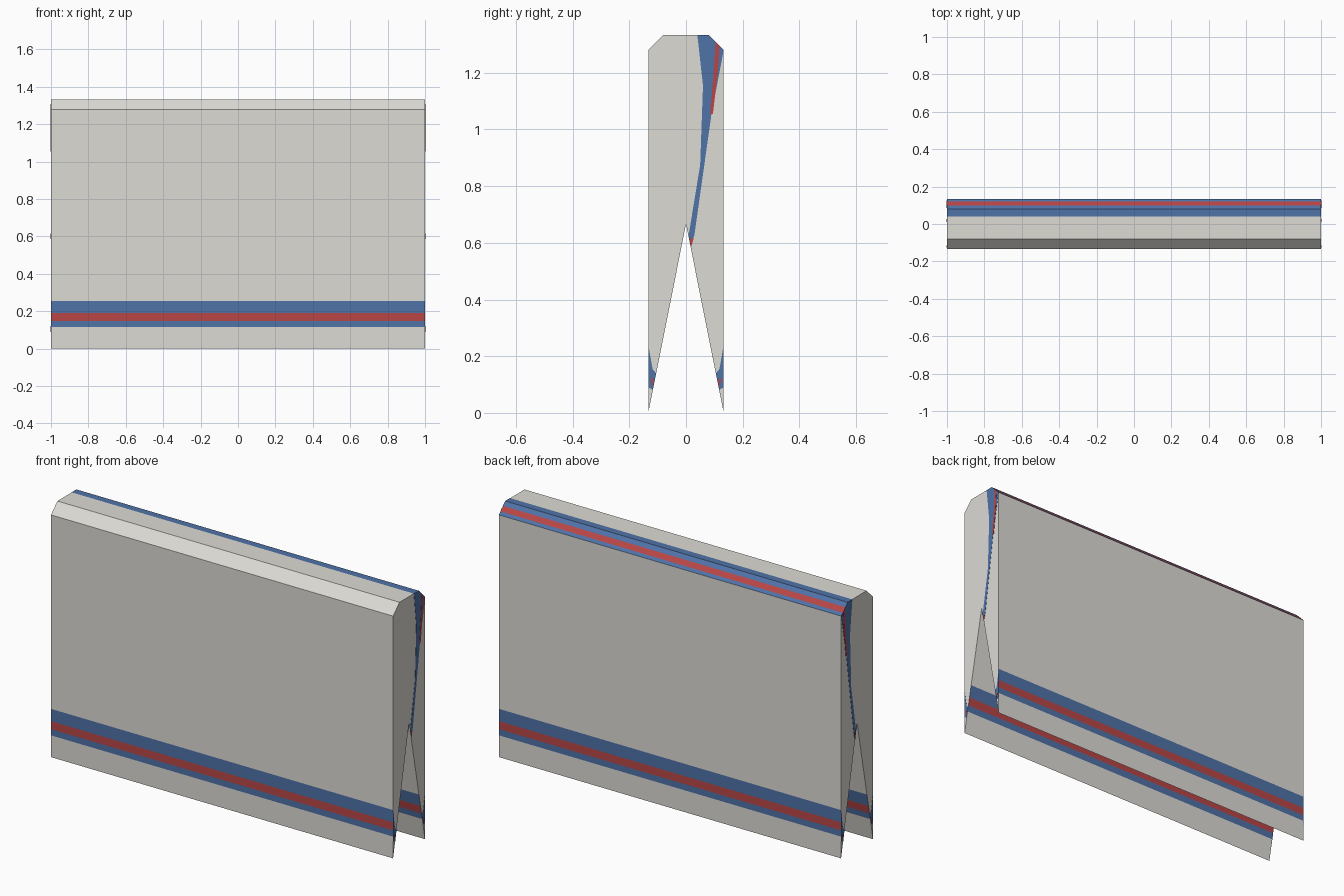
import bpy, bmesh

if "Cube" in bpy.data.objects:
    bpy.data.objects.remove(bpy.data.objects["Cube"])

HALF, W, TOP, APEX, CH = 1.0, 0.133, 1.333, 0.667, 0.053
GREY, BLUE, RED = 0, 1, 2


def material(name, rgb):
    m = bpy.data.materials.new(name)
    lin = [((c / 255 + 0.055) / 1.055) ** 2.4 for c in rgb]
    m.diffuse_color = (*lin, 1)
    m.use_nodes = True
    m.node_tree.nodes["Principled BSDF"].inputs["Base Color"].default_value = m.diffuse_color
    return m


MATS = [material("cloth_grey", (221, 219, 213)),
        material("stripe_blue", (80, 115, 168)),
        material("stripe_red", (186, 70, 70))]


def prism(name, profile, x0, x1, colours, cap):
    """Extrude a (y, z) profile along x; one colour per side face, one for the caps."""
    bm = bmesh.new()
    a = [bm.verts.new((x0, y, z)) for y, z in profile]
    b = [bm.verts.new((x1, y, z)) for y, z in profile]
    n = len(profile)
    for i in range(n):
        j = (i + 1) % n
        bm.faces.new((a[i], a[j], b[j], b[i])).material_index = colours[i]
    for ring in (a, b):
        bm.faces.new(ring).material_index = cap
    bmesh.ops.recalc_face_normals(bm, faces=bm.faces)
    me = bpy.data.meshes.new(name)
    bm.to_mesh(me)
    bm.free()
    for m in MATS:
        me.materials.append(m)
    ob = bpy.data.objects.new(name, me)
    bpy.context.collection.objects.link(ob)
    return ob


# Hem stripe heights, with the colour of the band above each height
HEM = [(0.0, GREY), (0.115, BLUE), (0.148, RED), (0.19, BLUE), (0.255, GREY)]


def inner_y(z):
    return W * (1 - z / APEX)


# Draped cloth profile: (y, z, colour of the face that follows)
pts = [(-W, z, c) for z, c in HEM]
pts += [(-W, TOP - CH, GREY), (-W + CH, TOP, GREY), (0.04, TOP, BLUE),
        (W - CH, TOP, BLUE)]
pts += [(W - CH + CH * t, TOP - CH * t, c) for t, c in ((0.35, RED), (0.75, BLUE))]
pts += [(W, TOP - CH, GREY)]
down = [(HEM[i][0], HEM[i - 1][1]) for i in range(len(HEM) - 1, 0, -1)]
pts += [(W, z, c) for z, c in down]
pts += [(inner_y(z), z, c) for z, c in HEM]
pts += [(0, APEX, GREY)]
pts += [(-inner_y(z), z, c) for z, c in down]
prism("draped_cloth", [p[:2] for p in pts], -HALF, HALF, [p[2] for p in pts], GREY)

# Thin stripe plates on both end faces
ENDS = [
    ("end_fold_stripe", BLUE, 0.001,
     [(0.04, TOP), (0.08, TOP), (W, 1.28), (0.09, 1.055), (0.03, 0.63),
      (0.018, 0.585), (0.009, 0.625), (0.05, 0.875), (0.06, 1.155)]),
    ("end_fold_red", RED, 0.002,
     [(0.105, 1.308), (0.118, 1.295), (0.112, 1.2), (0.095, 1.055),
      (0.085, 1.055), (0.096, 1.18)]),
    ("end_notch_red", RED, 0.002, [(0.012, 0.615), (0.027, 0.615), (0.018, 0.585)]),
]
for side, s in (("front", -1), ("back", 1)):
    ENDS += [
        (f"end_hem_{side}_blue", BLUE, 0.001,
         [(s * W, 0.24), (s * W, 0.09), (s * 0.117, 0.082), (s * 0.106, 0.14),
          (s * 0.118, 0.155)]),
        (f"end_hem_{side}_red", RED, 0.002,
         [(s * 0.126, 0.12), (s * 0.115, 0.12), (s * 0.117, 0.09)]),
    ]
for label, sx in (("left", -1), ("right", 1)):
    for name, col, t, prof in ENDS:
        prism(f"{label}_{name}", prof, sx * (HALF - 0.001), sx * (HALF + t),
              [col] * len(prof), col)
